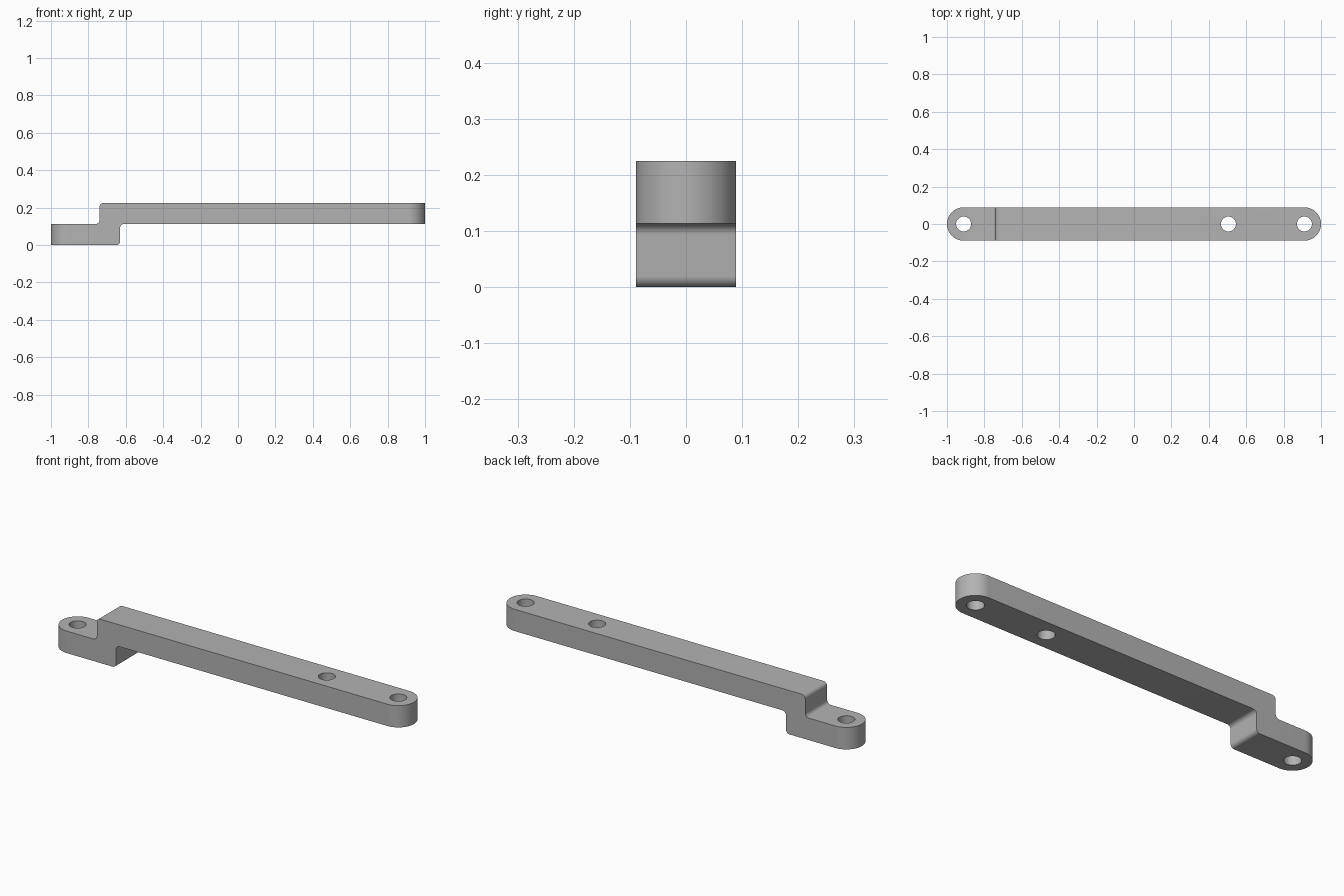
import bpy, bmesh
from math import pi, cos, sin
from mathutils import Vector

cube = bpy.data.objects.get("Cube")
if cube:
    bpy.data.objects.remove(cube)

R = 0.089          # half width and end radius
H = 0.225          # total height
MID = 0.113        # level of the step
FILLET = 0.02
HOLE = 0.04

grey = bpy.data.materials.new("plain_grey")
grey.use_nodes = True
colour = (0.45, 0.45, 0.45, 1)
grey.diffuse_color = colour
grey.node_tree.nodes["Principled BSDF"].inputs["Base Color"].default_value = colour


def prism(name, outline, direction):
    """Extrude a closed outline of 3D points along a direction."""
    bm = bmesh.new()
    face = bm.faces.new([bm.verts.new(p) for p in outline])
    moved = bmesh.ops.extrude_face_region(bm, geom=[face])["geom"]
    verts = [v for v in moved if isinstance(v, bmesh.types.BMVert)]
    bmesh.ops.translate(bm, verts=verts, vec=direction)
    bmesh.ops.recalc_face_normals(bm, faces=bm.faces)
    mesh = bpy.data.meshes.new(name)
    bm.to_mesh(mesh)
    bm.free()
    mesh.materials.append(grey)
    obj = bpy.data.objects.new(name, mesh)
    bpy.context.collection.objects.link(obj)
    return obj


def arc(cx, radius, start, sweep, steps, z):
    return [Vector((cx + radius * cos(start + sweep * i / steps),
                    radius * sin(start + sweep * i / steps), z))
            for i in range(steps + 1)]


def rounded(points, steps=8):
    """Round each (x, z, radius) corner with a tangent arc."""
    out = []
    for i, (x, z, r) in enumerate(points):
        p = Vector((x, 0, z))
        if not r:
            out.append(p)
            continue
        before, after = points[i - 1], points[(i + 1) % len(points)]
        a = (Vector((before[0], 0, before[1])) - p).normalized() * r
        b = (Vector((after[0], 0, after[1])) - p).normalized() * r
        for k in range(steps + 1):
            t = pi / 2 * k / steps
            out.append(p + a * (1 - sin(t)) + b * (1 - cos(t)))
    return out


# Stepped side profile, wider and longer than the finished bar
profile = [(-1.1, 0, 0), (-0.63, 0, FILLET), (-0.63, MID, FILLET), (1.1, MID, 0),
           (1.1, H, 0), (-0.74, H, FILLET), (-0.74, MID, FILLET), (-1.1, MID, 0)]
bar = prism("stepped_bar", [p - Vector((0, 0.15, 0)) for p in rounded(profile)], (0, 0.3, 0))

# Round-ended plan shape and bolt holes
end = 1 - R
plan = arc(end, R, -pi / 2, pi, 32, -0.1) + arc(-end, R, pi / 2, pi, 32, -0.1)
cutters = [(prism("plan_cutter", plan, (0, 0, 0.5)), "INTERSECT")]
for x in (-end, 0.505, end):
    ring = arc(x, HOLE, 0, 2 * pi, 40, -0.1)[:-1]
    cutters.append((prism("hole_cutter", ring, (0, 0, 0.5)), "DIFFERENCE"))

bpy.context.view_layer.objects.active = bar
for cutter, operation in cutters:
    mod = bar.modifiers.new("cut", "BOOLEAN")
    mod.operation, mod.object, mod.solver = operation, cutter, "EXACT"
    bpy.ops.object.modifier_apply(modifier=mod.name)
    bpy.data.objects.remove(cutter)

bpy.ops.object.select_all(action="DESELECT")
bar.select_set(True)
bpy.ops.object.shade_smooth_by_angle(angle=pi / 6)
